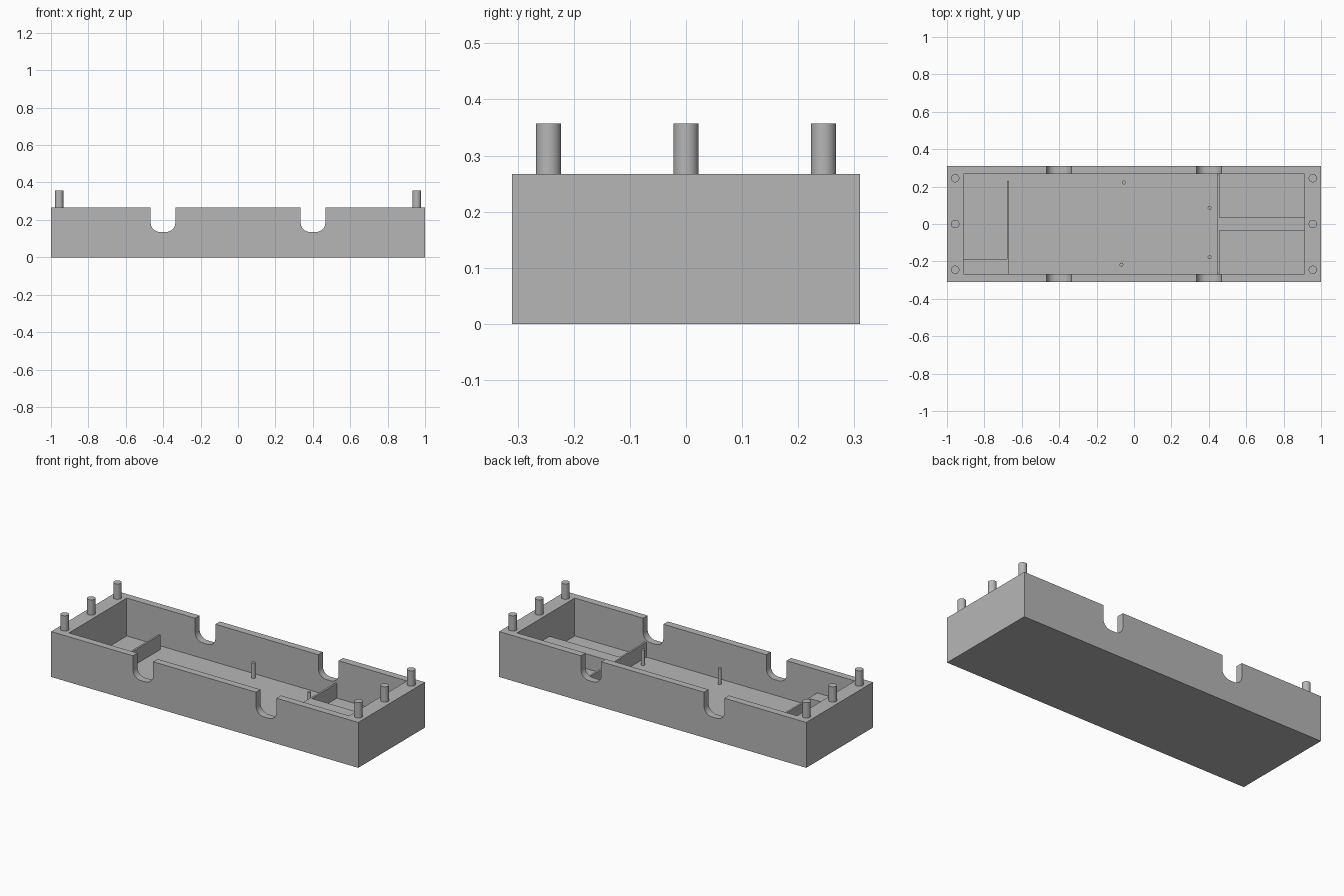
import bpy
import bmesh
from math import cos, sin, pi, radians

cube = bpy.data.objects.get("Cube")
if cube:
    bpy.data.objects.remove(cube, do_unlink=True)

# One plain grey for the whole tray
grey = bpy.data.materials.new("plain grey")
grey.use_nodes = True
colour = (0.47, 0.47, 0.47, 1)
grey.diffuse_color = colour
grey.node_tree.nodes["Principled BSDF"].inputs["Base Color"].default_value = colour


def prism(name, outline, start, end, axis="z"):
    """Extrude an outline along z, or an (x, z) outline along y."""
    bm = bmesh.new()
    rings = []
    for d in (start, end):
        rings.append([bm.verts.new((a, b, d) if axis == "z" else (a, d, b))
                      for a, b in outline])
    bm.faces.new(rings[0])
    bm.faces.new(rings[1])
    n = len(outline)
    for i in range(n):
        j = (i + 1) % n
        bm.faces.new((rings[0][i], rings[0][j], rings[1][j], rings[1][i]))
    bmesh.ops.recalc_face_normals(bm, faces=bm.faces)
    mesh = bpy.data.meshes.new(name)
    bm.to_mesh(mesh)
    bm.free()
    mesh.materials.append(grey)
    obj = bpy.data.objects.new(name, mesh)
    bpy.context.collection.objects.link(obj)
    return obj


def rect(x0, x1, y0, y1):
    return [(x0, y0), (x1, y0), (x1, y1), (x0, y1)]


def select(obj):
    bpy.ops.object.select_all(action="DESELECT")
    obj.select_set(True)
    bpy.context.view_layer.objects.active = obj


def smooth(obj):
    select(obj)
    bpy.ops.object.shade_smooth_by_angle(angle=radians(30))


def cut(target, cutter):
    cutter.hide_render = True
    select(target)
    mod = target.modifiers.new("cut", "BOOLEAN")
    mod.operation = "DIFFERENCE"
    mod.solver = "EXACT"
    mod.object = cutter
    bpy.ops.object.modifier_apply(modifier=mod.name)
    bpy.data.objects.remove(cutter, do_unlink=True)


def pin(name, x, y, radius, bottom, top, sides):
    ring = [(x + radius * cos(2 * pi * i / sides), y + radius * sin(2 * pi * i / sides))
            for i in range(sides)]
    smooth(prism(name, ring, bottom, top))


HALF_Y, RIM = 0.31, 0.267
IN_X, IN_Y, FLOOR = 0.912, 0.268, 0.044
LOW = 0.131        # top of the inner dividers
SINK = 0.01        # overlap of dividers into the shell

# Open tray
tray = prism("tray", rect(-1, 1, -HALF_Y, HALF_Y), 0, RIM)
cut(tray, prism("cavity_cutter", rect(-IN_X, IN_X, -IN_Y, IN_Y), FLOOR, 0.5))

# Round-bottomed notches through both long walls
half, base, r, steps = 0.066, 0.135, 0.05, 8
for side in (-1, 1):
    mid = side * 0.401
    arc = [(half - r + r * sin(pi / 2 * i / steps), base + r - r * cos(pi / 2 * i / steps))
           for i in range(steps + 1)]
    right = arc + [(half, 0.5)]
    outline = [(mid + x, z) for x, z in right] + [(mid - x, z) for x, z in reversed(right)]
    cut(tray, prism("notch_cutter", outline, -0.5, 0.5, axis="y"))
smooth(tray)

# L-shaped divider at the right-hand end
wall_y = -0.187
prism("l_divider", [(-IN_X - SINK, -IN_Y - SINK), (-0.667, -IN_Y - SINK), (-0.667, 0.23),
                    (-0.678, 0.23), (-0.678, wall_y), (-IN_X - SINK, wall_y)],
      FLOOR - SINK, LOW)

# T-shaped divider between the two bays at the other end
x0, x1, x2, stem, ye = 0.445, 0.456, IN_X + SINK, 0.035, IN_Y + SINK
prism("t_divider", [(x0, -ye), (x1, -ye), (x1, -stem), (x2, -stem),
                    (x2, stem), (x1, stem), (x1, ye), (x0, ye)], FLOOR - SINK, LOW)

# Thin locating pins on the floor
for x, y in ((-0.055, 0.222), (-0.067, -0.217), (0.404, 0.086), (0.404, -0.177)):
    pin("floor_pin", x, y, 0.01, FLOOR - SINK, 0.136, 24)

# Pegs on the end rims
for x in (-0.956, 0.956):
    for y in (-0.245, 0, 0.245):
        pin("rim_peg", x, y, 0.0225, RIM - SINK, 0.357, 32)
